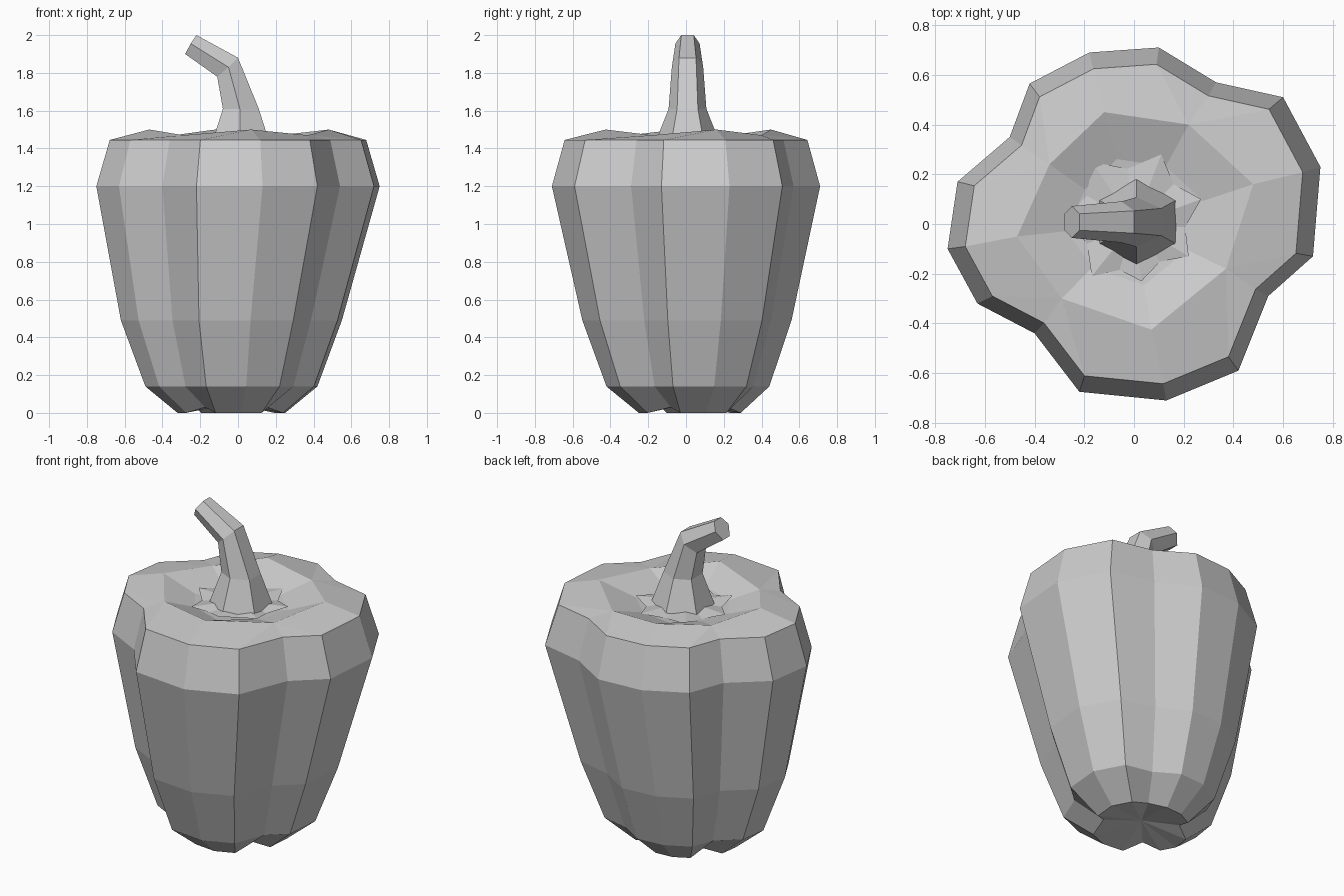
import bpy, math

if "Cube" in bpy.data.objects:
    bpy.data.objects.remove(bpy.data.objects["Cube"])

def make(name, verts, faces):
    me = bpy.data.meshes.new(name)
    me.from_pydata(verts, [], faces)
    me.update()
    ob = bpy.data.objects.new(name, me)
    bpy.context.collection.objects.link(ob)
    return ob

def bridge(a, b, n):
    return [(a + i, a + (i + 1) % n, b + (i + 1) % n, b + i) for i in range(n)]

# Pepper body: four lobes of three points, separated by grooves (every 4th point)
outline = [(.33, .57), (.10, .71), (-.18, .69), (-.42, .565),
           (-.50, .35), (-.71, .17), (-.75, -.10), (-.63, -.32),
           (-.40, -.44), (-.22, -.675), (.13, -.71), (.42, -.59),
           (.54, -.29), (.72, -.13), (.75, .23), (.60, .51)]
# height, scale, x offset, y offset
levels = [(0, .38, -.035, .02), (.14, .607, -.035, .01), (.49, .78, -.035, .005),
          (1.2, 1, 0, 0), (1.445, .905, 0, 0)]
verts, faces = [], []
for z, s, ox, oy in levels:
    for i, (x, y) in enumerate(outline):
        groove = z == 0 and i % 4 == 0
        k = s * (.92 if groove else 1)
        verts.append((x * k + ox, y * k + oy, .03 if groove else z))
for r in range(4):
    faces += bridge(r * 16, r * 16 + 16, 16)

# Underside, slightly dished
c = len(verts)
verts.append((-.035, .02, .05))
faces += [(c, (i + 1) % 16, i) for i in range(16)]

# Shoulder crest with eight points, falling into the stem hollow
crest = [(.22, .40), (-.12, .45), (-.34, .24), (-.47, -.05),
         (-.29, -.30), (.07, -.425), (.37, -.18), (.48, .16)]
a = len(verts)
verts += [(x, y, 1.5 if i % 2 else 1.47) for i, (x, y) in enumerate(crest)]
for i in range(8):
    o = 64 + 2 * i
    n = 64 + (2 * i + 2) % 16
    p, q = a + i, a + (i + 1) % 8
    if i % 2 == 0:
        faces += [(o, o + 1, p), (o + 1, n, q, p)]
    else:
        faces += [(o, o + 1, q, p), (o + 1, n, q)]
b = len(verts)
verts += [(x * .58, y * .58, 1.42) for x, y in crest]
faces += bridge(a, b, 8)
t = len(verts)
verts.append((0, 0, 1.39))
faces += [(b + i, b + (i + 1) % 8, t) for i in range(8)]
make("pepper_body", verts, faces)

# Calyx: thin star of leaf tips around the stem
tips = [(.11, .28), (-.17, .25), (-.28, .02), (-.17, -.21),
        (.03, -.23), (.22, -.13), (.27, .10)]
sv = [(0, 0, 1.44)]
for i, (x, y) in enumerate(tips):
    x2, y2 = tips[(i + 1) % 7]
    sv += [(x, y, 1.435), ((x + x2) * .42, (y + y2) * .42, 1.42)]
make("calyx", sv, [(0, 1 + i, 1 + (i + 1) % 14) for i in range(14)])

# Stem: bent six-sided tube; left, middle, right (x, z), then side and middle half widths
rings = [((-.14, 1.42), (.01, 1.42), (.17, 1.42), .088, .175),
         ((-.08, 1.61), (.01, 1.61), (.11, 1.61), .055, .10),
         ((-.11, 1.78), (-.05, 1.83), (0, 1.88), .045, .083),
         ((-.28, 1.90), (-.25, 1.955), (-.22, 2.0), .033, .064)]
pv, pf = [], []
for l, m, r, w, h in rings:
    for (x, z), y in ((r, -w), (r, w), (m, h), (l, w), (l, -w), (m, -h)):
        pv.append((x, y + .008, z))
for k in range(3):
    pf += bridge(k * 6, k * 6 + 6, 6)
pf += [tuple(range(18, 24)), tuple(range(5, -1, -1))]
make("stem", pv, pf)
